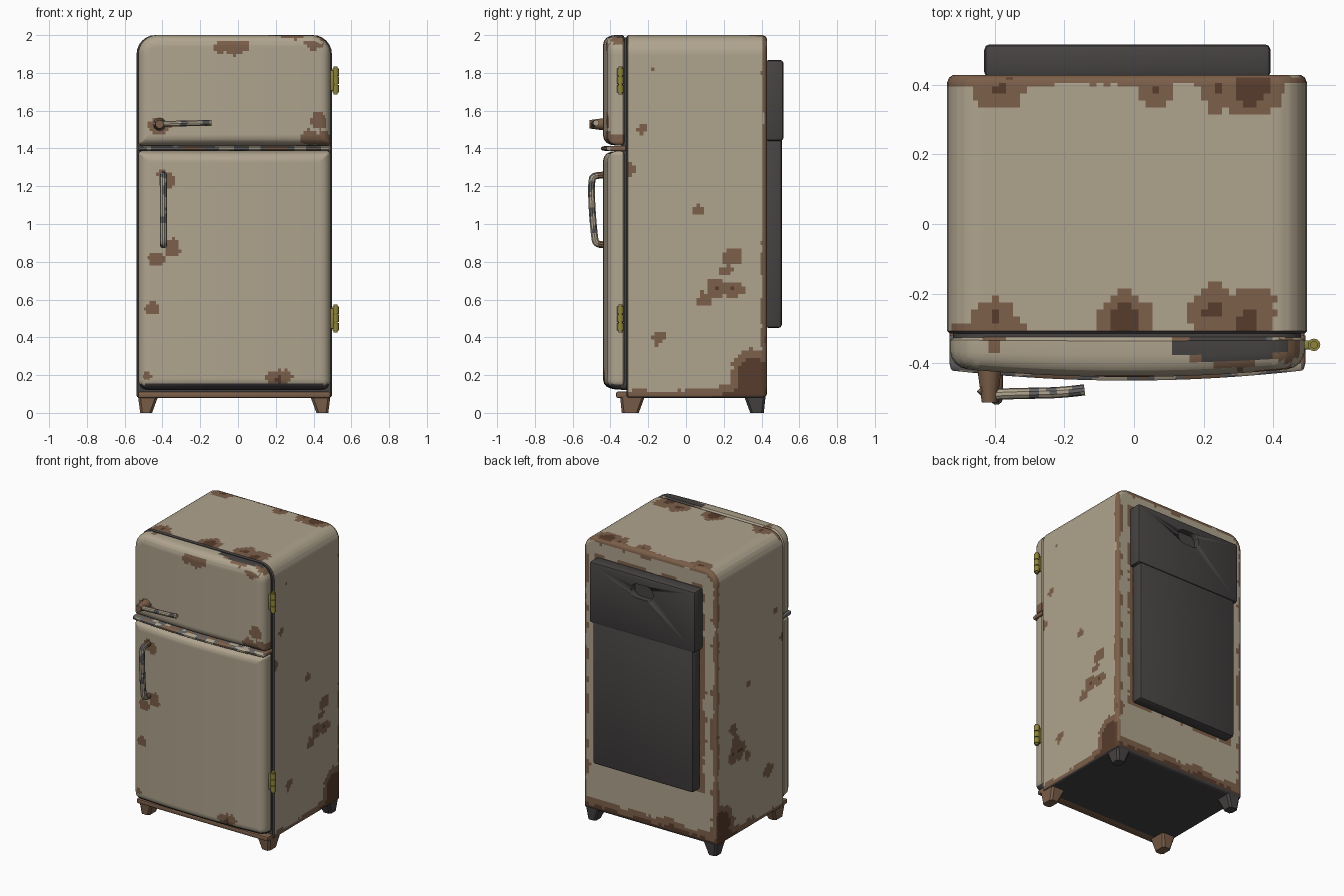
import bpy, bmesh, math
from mathutils import Vector, Matrix, noise

if "Cube" in bpy.data.objects:
    bpy.data.objects.remove(bpy.data.objects["Cube"])

CX = -0.02  # cabinet centre line
PALETTE = [("cream_paint", (.43, .37, .27)), ("rust", (.20, .115, .068)),
           ("dark_rust", (.095, .044, .025)), ("dark_grey", (.062, .055, .055)),
           ("bare_metal", (.13, .125, .125)), ("olive_brass", (.27, .23, .045))]
CREAM, RUST, DARK_RUST, GREY, METAL, OLIVE = range(6)
MATS = []
for mname, col in PALETTE:
    m = bpy.data.materials.new(mname)
    m.diffuse_color = (*col, 1)
    m.use_nodes = True
    m.node_tree.nodes["Principled BSDF"].inputs["Base Color"].default_value = m.diffuse_color
    MATS.append(m)


def activate(ob):
    bpy.ops.object.select_all(action='DESELECT')
    ob.select_set(True)
    bpy.context.view_layer.objects.active = ob


def finish(name, bm, paint=None, mat=GREY, angle=35):
    """Turn a bmesh into an object, coloured by a face rule or one material."""
    bmesh.ops.recalc_face_normals(bm, faces=bm.faces[:])
    me = bpy.data.meshes.new(name)
    for m in (MATS if paint else [MATS[mat]]):
        me.materials.append(m)
    if paint:
        for f in bm.faces:
            f.material_index = paint(f.calc_center_median(), f.normal)
    bm.to_mesh(me)
    bm.free()
    ob = bpy.data.objects.new(name, me)
    bpy.context.collection.objects.link(ob)
    activate(ob)
    bpy.ops.object.shade_smooth_by_angle(angle=math.radians(angle))
    return ob


def outline(x0, x1, z0, z1, rt, rb, n=6):
    """Rounded rectangle with separate top and bottom corner radii."""
    pts = []
    for cx, cz, r, a0 in ((x1 - rt, z1 - rt, rt, 0), (x0 + rt, z1 - rt, rt, 90),
                          (x0 + rb, z0 + rb, rb, 180), (x1 - rb, z0 + rb, rb, 270)):
        for i in range(n + 1):
            a = math.radians(a0 + 90 * i / n)
            pts.append((cx + r * math.cos(a), cz + r * math.sin(a)))
    return pts


def slab(x0, x1, z0, z1, rt, rb, rings, step=None, cut_y=False):
    """Loft inset copies of a rounded rectangle along y, then cut into a fine grid."""
    bm = bmesh.new()
    loops = []
    for d, y in rings:
        pts = outline(x0 + d, x1 - d, z0 + d, z1 - d, max(rt - d, .004), max(rb - d, .004))
        loops.append([bm.verts.new((x, y, z)) for x, z in pts])
    for a, b in zip(loops, loops[1:]):
        for i in range(len(a)):
            j = (i + 1) % len(a)
            bm.faces.new((a[i], a[j], b[j], b[i]))
    bm.faces.new(loops[0])
    bm.faces.new(loops[-1])
    if step:
        ys = [r[1] for r in rings]
        spans = [(0, x0, x1), (2, z0, z1)] + ([(1, min(ys), max(ys))] if cut_y else [])
        for axis, lo, hi in spans:
            no = Vector((0, 0, 0))
            no[axis] = 1
            for i in range(int((hi - lo) / step)):
                bmesh.ops.bisect_plane(bm, geom=bm.verts[:] + bm.edges[:] + bm.faces[:], dist=1e-5,
                                       plane_co=no * (lo + step * (i + .47)), plane_no=no)
    return bm


def box(x0, x1, y0, y1, z0, z1, bevel=0):
    bm = bmesh.new()
    bmesh.ops.create_cube(bm, size=1, matrix=Matrix.Translation(
        ((x0 + x1) / 2, (y0 + y1) / 2, (z0 + z1) / 2)) @ Matrix.Diagonal((x1 - x0, y1 - y0, z1 - z0, 1)))
    if bevel:
        bmesh.ops.bevel(bm, geom=bm.edges[:], offset=bevel, segments=2, profile=.5, affect='EDGES')
    return bm


# ---- rust rules -------------------------------------------------------
def blobs(u, v, spots):
    return min(math.hypot(u - a, v - b) - r for a, b, r in spots)


def level(d, c):
    d += noise.noise(c * 9) * .03 + noise.noise(c * 28) * .014
    return DARK_RUST if d < -.045 else RUST if d < 0 else CREAM


TOP = [(-.39, .38, .06), (.07, .38, .05), (.24, .39, .06), (.34, .39, .09), (-.4, -.27, .05),
       (-.02, -.27, .075), (.22, -.24, .07), (.33, -.28, .09)]
SIDE = [(.24, .83, .05), (.21, .75, .035), (.17, .66, .06), (.24, .65, .055), (.09, .6, .035),
        (-.15, .4, .04), (-.23, 1.49, .03), (.07, 1.08, .022), (-.17, 1.83, .015),
        (-.3, 1.28, .03), (.37, .2, .14)]
DOOR = [(-.08, 1.95, .035), (-.01, 1.935, .045), (.43, 1.54, .045), (.38, 1.45, .05),
        (.45, 1.44, .05), (-.42, 1.53, .045), (-.38, 1.24, .05), (-.36, .88, .045),
        (-.44, .82, .035), (-.46, .55, .035), (.21, .18, .055), (-.48, .2, .03), (.4, 1.99, .06)]


def paint_body(c, n):
    if n.z < -.5 or n.y < -.7:
        return GREY
    if n.y > .7:  # back: rusty rim and a rusty halo round the panel
        rim = min(.515 - abs(c.x - CX), 2.0 - c.z) - .03
        halo = max(abs(c.x - CX) - .425, .44 - c.z, c.z - 1.88)
        d = min(rim, halo, c.z - .17)
    elif n.z > .5:
        d = min(blobs(c.x, c.y, TOP), 2 * (.402 - c.y), 2 * (c.y + .3))
    else:
        d = min(blobs(c.y, c.z, SIDE), 2 * (.402 - c.y), c.z - .12 - .12 * max(0, c.y))
    return level(d, c)


def paint_door(c, n):
    if n.z > .35 and c.z > 1.9:  # bare patch worn into the top of the upper door
        d = math.hypot((c.x - .28) / 4.5, c.y + .355) - .045
        if d < -.008:
            return METAL if n.z < .6 else GREY
        return level(min(d, blobs(c.x, c.y, [(-.4, -.33, .04)])), c)
    if n.z < -.5 and c.z < .3:
        return GREY
    return level(min(blobs(c.x, c.z, DOOR), 1.5 * (c.z - .148)), c)


def paint_metal(c, n):
    k = noise.noise(c * 14)
    return RUST if k > .22 else CREAM if k < -.12 else METAL


def paint_handle(c, n):
    near_end = c.y > -.465 or abs(c.x + .42) < .02 and c.z > 1.4
    k = noise.noise(c * 25)
    return RUST if near_end else METAL if k > .12 else CREAM


# ---- cabinet ----------------------------------------------------------
bm = slab(-.537, .497, .08, 2.0, .1, .015,
          [(.008, -.315), (0, -.307), (0, .405), (.006, .42), (.018, .428)], .02, True)
finish("cabinet", bm, paint_body)
finish("door_gasket", slab(-.52, .48, .12, 1.988, .09, .03, [(0, -.345), (0, -.31)]))
finish("base_rail", box(-.53, .49, -.37, -.3, .08, .112, .008), mat=RUST)


# ---- doors and the trim between them, all with a bowed front ----------
def bow(bm):
    for v in bm.verts:
        t = min(max((-.325 - v.co.y) / .087, 0), 1.3)
        v.co.y -= .027 * t * (1 - ((v.co.x - CX) / .51) ** 2)
    return bm


RINGS = [(.012, -.325), (0, -.333), (0, -.365), (.004, -.382), (.014, -.398), (.03, -.408), (.05, -.412)]
finish("upper_door", bow(slab(-.528, .49, 1.416, 2.0, .1, .02, RINGS, .017)), paint_door)
finish("lower_door", bow(slab(-.528, .49, .125, 1.386, .02, .05, RINGS, .017)), paint_door)
finish("door_trim", bow(slab(-.53, .492, 1.386, 1.414, .01, .01,
                             [(0, -.32), (0, -.40), (.004, -.415), (.009, -.42)], .02)), paint_metal)

# ---- back panel with a recessed finger hole ---------------------------
upper = finish("back_panel_upper", box(-.43, .392, .42, .516, 1.44, 1.868, .016))
cutter = finish("hole_cutter", slab(-.105, .065, 1.71, 1.81, .048, .048, [(0, .475), (0, .6)]))
cutter.hide_render = True
mod = upper.modifiers.new("hole", 'BOOLEAN')
mod.object = cutter
activate(upper)
bpy.ops.object.modifier_apply(modifier=mod.name)
bpy.data.objects.remove(cutter)
finish("back_panel_lower", box(-.408, .37, .42, .507, .45, 1.46, .016))

# ---- feet -------------------------------------------------------------
for label, sx in (("left", -1), ("right", 1)):
    for end, y0, y1, sy in (("front", -.35, -.215, -1), ("rear", .305, .422, 1)):
        xo = CX + sx * .51
        bm = box(min(xo, xo - sx * .11), max(xo, xo - sx * .11), y0, y1, 0, .095)
        for v in bm.verts:
            if v.co.z < .05:  # taper towards the floor, mostly from the inner sides
                v.co.x += sx * .035 if abs(v.co.x - xo) > .05 else -sx * .012
                outer = y0 if sy < 0 else y1
                v.co.y += sy * .035 if abs(v.co.y - outer) > .05 else -sy * .01
        bmesh.ops.bevel(bm, geom=[e for e in bm.edges if abs(e.verts[0].co.z - e.verts[1].co.z) > .05],
                        offset=.012, segments=1, affect='EDGES')
        finish(f"{end}_{label}_foot", bm, mat=RUST if end == "front" else GREY, angle=20)


# ---- handles ----------------------------------------------------------
def handle(name, pts, radius):
    cu = bpy.data.curves.new(name, 'CURVE')
    cu.dimensions = '3D'
    cu.bevel_depth, cu.bevel_resolution, cu.use_fill_caps = radius, 3, True
    sp = cu.splines.new('NURBS')
    sp.points.add(len(pts) - 1)
    for p, co in zip(sp.points, pts):
        p.co = (*co, 1)
    sp.order_u, sp.use_endpoint_u, sp.resolution_u = 3, True, 8
    tmp = bpy.data.objects.new(name + "_path", cu)
    bpy.context.collection.objects.link(tmp)
    bm = bmesh.new()
    bm.from_mesh(tmp.evaluated_get(bpy.context.evaluated_depsgraph_get()).to_mesh())
    bpy.data.objects.remove(tmp)
    bmesh.ops.remove_doubles(bm, verts=bm.verts[:], dist=1e-5)
    finish(name, bm, paint_handle)


handle("upper_handle", [(-.44, -.47, 1.528), (-.42, -.492, 1.528), (-.38, -.488, 1.53),
                        (-.3, -.486, 1.532), (-.2, -.484, 1.535), (-.142, -.476, 1.535)], .016)
handle("lower_handle", [(-.395, -.42, 1.258), (-.395, -.49, 1.262), (-.395, -.501, 1.22),
                        (-.395, -.499, 1.1), (-.395, -.486, .94), (-.395, -.475, .885),
                        (-.395, -.42, .892)], .019)


def cone(bm, mat, r1, r2, depth, seg=12):
    bmesh.ops.create_cone(bm, cap_ends=True, segments=seg, radius1=r1, radius2=r2, depth=depth, matrix=mat)


bm = bmesh.new()
cone(bm, Matrix.Translation((-.415, -.46, 1.528)) @ Matrix.Rotation(math.pi / 2, 4, 'X'), .036, .022, .104)
finish("upper_handle_post", bm, mat=RUST)

# ---- hinges -----------------------------------------------------------
for label, z in (("upper", 1.76), ("lower", .5)):
    bm = box(.478, .512, -.36, -.334, z - .055, z + .055, .004)
    for dz in (-.044, 0, .044):
        cone(bm, Matrix.Translation((.517, -.347, z + dz)), .018, .018, .04)
    cone(bm, Matrix.Translation((.517, -.347, z)), .011, .011, .15)
    finish(f"{label}_hinge", bm, mat=OLIVE)
